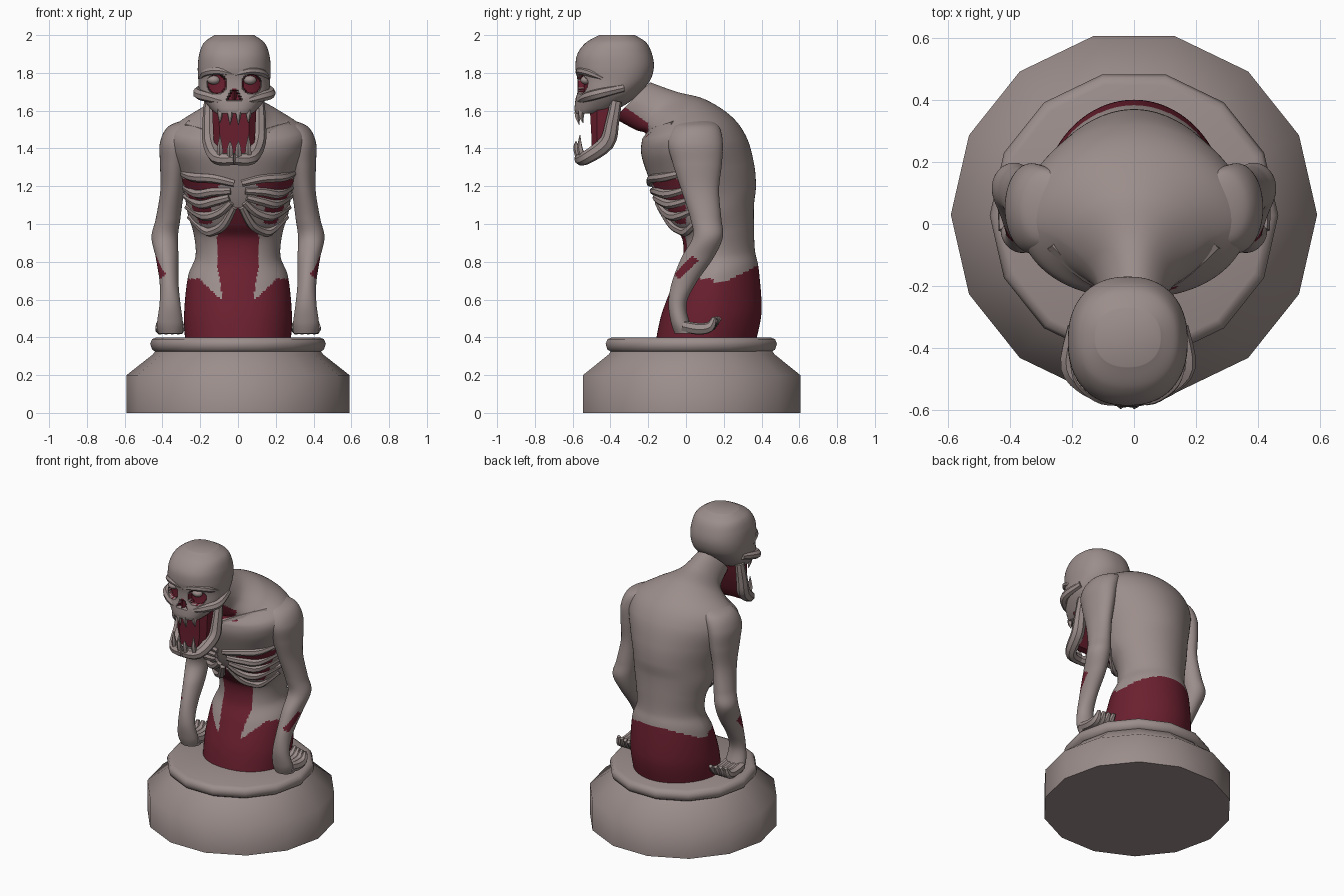
import bpy, math
from math import sin, cos, pi, radians
from mathutils import Vector
from mathutils.bvhtree import BVHTree
import bmesh

if "Cube" in bpy.data.objects:
    bpy.data.objects.remove(bpy.data.objects["Cube"])


def material(name, col):
    m = bpy.data.materials.new(name)
    m.diffuse_color = (*col, 1)
    m.use_nodes = True
    m.node_tree.nodes["Principled BSDF"].inputs["Base Color"].default_value = m.diffuse_color
    return m


GREY = material("grey_stone_flesh", (0.33, 0.27, 0.26))
RED = material("dark_red", (0.145, 0.014, 0.028))


def resample(rows, k):
    """Smoothly interpolate rows of numbers, k steps per span."""
    out = []
    for i in range(len(rows) - 1):
        p = [rows[max(i - 1, 0)], rows[i], rows[i + 1], rows[min(i + 2, len(rows) - 1)]]
        for j in range(k):
            t = j / k
            out.append([0.5 * (2 * b + (c - a) * t + (2 * a - 5 * b + 4 * c - d) * t * t
                               + (3 * b - a - 3 * c + d) * t ** 3) for a, b, c, d in zip(*p)])
    return out + [list(rows[-1])]


def loft(name, rings, mat=GREY, red_rule=None, angle=40):
    """Skin closed rings, cap both ends, colour faces by rule."""
    bm = bmesh.new()
    vs = [[bm.verts.new(p) for p in r] for r in rings]
    n = len(rings[0])
    for a, b in zip(vs, vs[1:]):
        for i in range(n):
            bm.faces.new((a[i], a[(i + 1) % n], b[(i + 1) % n], b[i]))
    bm.faces.new(vs[0])
    bm.faces.new(vs[-1])
    bmesh.ops.recalc_face_normals(bm, faces=bm.faces[:])
    for f in bm.faces:
        f.smooth = True
        if red_rule and red_rule(f.calc_center_median()):
            f.material_index = 1
    me = bpy.data.meshes.new(name)
    bm.to_mesh(me)
    bm.free()
    me.materials.append(mat)
    me.materials.append(RED)
    me.set_sharp_from_angle(angle=radians(angle))
    ob = bpy.data.objects.new(name, me)
    bpy.context.collection.objects.link(ob)
    return ob


def tube(name, pts, radii, n=7, k=4, mat=GREY):
    """Round bar along a smooth path with varying radius."""
    rows = resample([(*p, r) for p, r in zip(pts, radii)], k)
    P = [Vector(r[:3]) for r in rows]
    rings, prev = [], None
    for i, p in enumerate(P):
        d = (P[min(i + 1, len(P) - 1)] - P[max(i - 1, 0)]).normalized()
        if prev is None:
            u = d.orthogonal().normalized()
        else:
            u = prev.rotation_difference(d) @ u
        w, prev = d.cross(u), d
        rings.append([p + rows[i][3] * (u * cos(2 * pi * j / n) + w * sin(2 * pi * j / n)) for j in range(n)])
    return loft(name, rings, mat)


def ball(name, loc, scale, mat=GREY):
    rings = [[(loc[0] + scale[0] * sin(a) * cos(b), loc[1] + scale[1] * sin(a) * sin(b), loc[2] + scale[2] * cos(a))
              for b in [2 * pi * j / 10 for j in range(10)]] for a in [0.05 + (pi - 0.1) * i / 7 for i in range(8)]]
    return loft(name, rings, mat)


# Pedestal: 14-sided drum with a rolled rim
def turned(name, profile, cy, angle):
    loft(name, [[(r * cos(2 * pi * i / 14), cy + r * sin(2 * pi * i / 14), z) for i in range(14)]
                for r, z in profile], angle=angle)


turned("pedestal", [(0.59, 0), (0.59, 0.2), (0.45, 0.31), (0.43, 0.34)], 0.03, 60)
turned("pedestal_rim", [(0.43, 0.32), (0.455, 0.335), (0.465, 0.365), (0.455, 0.39), (0.43, 0.40)], 0.028, 60)

# Torso: tilted sections given by front (y, z), back (y, z) and half width
SECTIONS = [(-.16, .38, .37, .38, .28), (-.13, .52, .40, .54, .285), (-.07, .68, .385, .76, .265),
            (-.02, .80, .365, .86, .225), (-.02, .92, .36, .98, .235), (-.08, 1.0, .36, 1.1, .265),
            (-.15, 1.12, .37, 1.2, .285), (-.20, 1.25, .36, 1.32, .325), (-.235, 1.36, .32, 1.46, .37),
            (-.235, 1.43, .24, 1.57, .355), (-.215, 1.48, .10, 1.66, .235), (-.27, 1.50, -.05, 1.70, .13),
            (-.38, 1.56, -.19, 1.75, .10)]


def section(yf, zf, yb, zb, w, n=168):
    pts = []
    for i in range(n):
        t = 2 * pi * i / n
        c, q = -cos(t), sin(t)
        if c > 0:
            c = c ** 1.2          # back is drawn out to a spine ridge
        else:
            q = math.copysign(abs(q) ** 0.88, q)   # broader chest
        s = (1 + c) / 2
        pts.append((w * q, yf + (yb - yf) * s, zf + (zb - zf) * s))
    return pts


def torso_red(c):
    a, y, z = abs(c.x), c.y, c.z
    if z > 1.46 and y < -0.2 and a < 0.14:           # open throat
        return z < 1.645 - 0.7 * (y + 0.36)
    if y > 0.15:                                     # loincloth at the back
        return z < 0.69 + 0.09 * max(0, (y - 0.2) / 0.18)
    if z < 0.60 or (z < 0.71 and z < 0.60 + (a - 0.09) * 0.95):
        return True
    if z < 0.95 and a < 0.08 + 0.03 * min(1, (z - 0.6) / 0.18):
        return True
    if 0.95 <= z < 1.09 and a < 0.13 - (z - 0.95) * 0.8:
        return True
    return 1.0 < z < 1.24 and y < 0.0 and a > (0.1 if z > 1.1 else 0.14)   # gaps between the ribs


torso = loft("torso", [section(*r) for r in resample(SECTIONS, 16)], red_rule=torso_red)
me = torso.data
bvh = BVHTree.FromPolygons([v.co for v in me.vertices], [p.vertices[:] for p in me.polygons])


def on_torso(deg, z, s):
    d = Vector((s * sin(radians(deg)), -cos(radians(deg)), 0))
    hit = bvh.ray_cast(Vector((0, 0.1, z)) + d, -d)[0]
    return hit + d * 0.002


# Ribs as (angle round the chest, height) paths laid on the torso
RIBS = [[(4, 1.215), (25, 1.24), (50, 1.25), (85, 1.29)], [(8, 1.175), (28, 1.17), (50, 1.16), (85, 1.21)],
        [(10, 1.14), (28, 1.12), (50, 1.105), (85, 1.15)], [(8, 1.115), (25, 1.06), (50, 1.04), (85, 1.09)],
        [(5, 1.09), (22, 1.0), (45, 0.965), (62, 0.965), (85, 1.04)]]

# Arms: centre x, y, z and radii in x and y
ARM = [(.22, .06, 1.555, .05, .06), (.285, .055, 1.515, .085, .12), (.325, .05, 1.43, .088, .145),
       (.338, .06, 1.32, .075, .13), (.348, .075, 1.18, .063, .10), (.37, .105, 1.03, .065, .082),
       (.388, .115, .93, .07, .08), (.375, .06, .82, .06, .085), (.365, -.01, .69, .05, .065),
       (.36, -.045, .58, .055, .048), (.36, -.03, .48, .068, .05), (.358, .0, .42, .065, .06)]

for s, side in ((-1, "left"), (1, "right")):
    for i, rib in enumerate(RIBS):
        tube(f"rib_{side}_{i + 1}", [on_torso(a, z, s) for a, z in rib], [.019] + [.024] * (len(rib) - 2) + [.015])

    def slash(c):
        u, v = (c.y + c.z - 0.77) * 0.707, (c.z - 0.77 - c.y) * 0.707
        return c.x * s > 0.38 and abs(u) < 0.07 and abs(v) < 0.02
    loft(f"arm_{side}", [[(s * (x + rx * cos(2 * pi * i / 72)), y + ry * sin(2 * pi * i / 72), z) for i in range(72)]
                         for x, y, z, rx, ry in resample(ARM, 12)], red_rule=slash)
    # Thick fingers curling back over the rim
    for i in range(4):
        x = s * (.312 + .032 * i)
        tube(f"finger_{side}_{i + 1}", [(x, -.02, .46), (x, .06, .445), (x, .125, .455), (x, .18 - .01 * i, .505)],
             [.03, .032, .028, .012])
    # Collar bone
    tube(f"collar_bone_{side}", [(s * .04, -.215, 1.44), (s * .15, -.165, 1.49), (s * .26, -.06, 1.52)],
         [.02, .024, .03])

# Skull: horizontal sections z, front y, back y, half width
HX = -0.02
SKULL = [(1.585, -.585, -.45, .095), (1.61, -.59, -.36, .125), (1.66, -.585, -.28, .165), (1.70, -.575, -.24, .185),
         (1.76, -.575, -.19, .19), (1.83, -.585, -.17, .193), (1.90, -.575, -.18, .185), (1.96, -.53, -.21, .16),
         (2.0, -.46, -.27, .105)]


def hollow(x, y, z):
    """True in the eye sockets and the nose opening."""
    if y > -0.46:
        return False
    a = abs(x - HX)
    eye = ((a - 0.092) / 0.05) ** 2 + ((z - 1.742) / 0.052) ** 2 < 1
    return eye or (1.655 < z < 1.73 and a < 0.032 * (1.73 - z) / 0.06 and a > 0.004)


def skull_ring(z, yf, yb, w, n=144):
    ring = []
    for i in range(n):
        t = 2 * pi * i / n
        c, q = cos(t), sin(t)
        x = HX + w * math.copysign(abs(q) ** 0.88, q)
        y = (yf + yb) / 2 - (yb - yf) / 2 * math.copysign(abs(c) ** 0.88, c)
        ring.append((x, y + (0.03 if hollow(x, y, z) else 0), z))
    return ring


loft("skull", [skull_ring(*r) for r in resample(SKULL, 12)],
     red_rule=lambda c: hollow(c.x, c.y - 0.03, c.z) and c.y < -0.44)
ball("eyeball_left", (HX - .108, -.52, 1.762), (.036, .03, .024))
ball("eyeball_right", (HX + .082, -.53, 1.762), (.036, .03, .024))

for s, side in ((-1, "left"), (1, "right")):
    def hp(*pts):
        return [(HX + s * x, y, z) for x, y, z in pts]
    tube(f"brow_{side}", hp((.0, -.568, 1.79), (.08, -.562, 1.81), (.15, -.51, 1.80), (.175, -.44, 1.77)),
         [.012, .02, .02, .012])
    tube(f"cheekbone_{side}", hp((.06, -.565, 1.65), (.13, -.53, 1.67), (.192, -.46, 1.69), (.175, -.33, 1.72)),
         [.014, .026, .027, .02])
    # Jaw branch from the hinge to the chin
    tube(f"jaw_{side}", hp((.13, -.37, 1.65), (.132, -.39, 1.54), (.125, -.42, 1.43), (.09, -.53, 1.35),
                           (.0, -.56, 1.345)), [.03, .036, .042, .036, .033], n=8)
    # Teeth
    for i, x in enumerate((.022, .075)):
        y = -.572 + x * x * 4
        tube(f"upper_tooth_{side}_{i + 1}", hp((x, y, 1.615), (x, y - .005, 1.575), (x, y + .005, 1.525 + .01 * i)),
             [.018, .015, .002], n=5)
        tube(f"lower_tooth_{side}_{i + 1}", hp((x, y, 1.36), (x, y - .012, 1.405), (x, y - .012, 1.44 + .03 * i)),
             [.018, .015, .002], n=5)

# Open mouth interior
loft("mouth", [[(HX + x * w, y, z) for x, y in ((-1, b), (1, b), (1, -.47), (.7, f), (-.7, f), (-1, -.47))]
               for z, w, f, b in ((1.36, .09, -.50, -.45), (1.45, .11, -.50, -.39), (1.63, .118, -.51, -.36))], RED)
